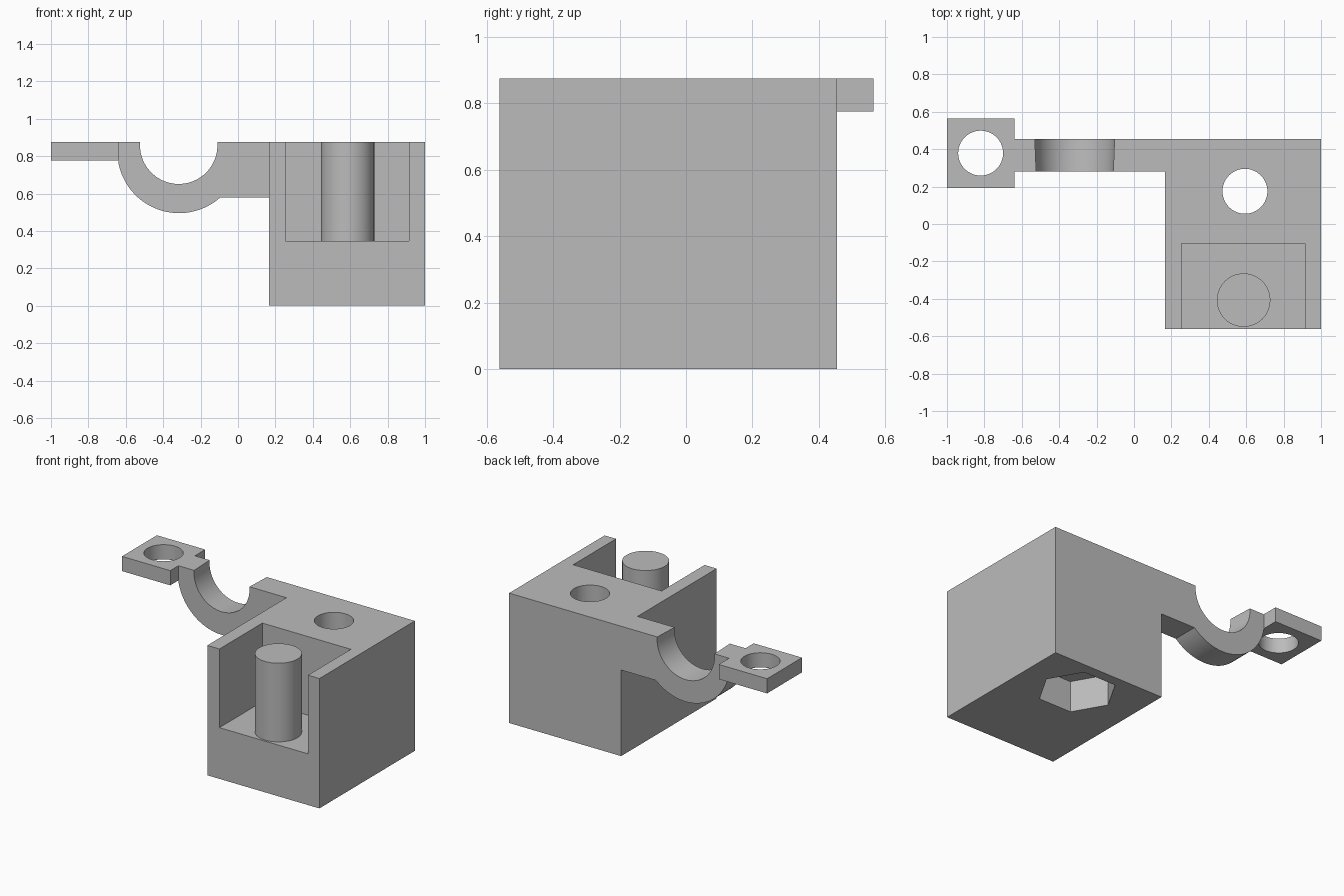
import bpy, bmesh, math
from mathutils import Matrix, Vector

cube = bpy.data.objects.get("Cube")
if cube:
    bpy.data.objects.remove(cube, do_unlink=True)

grey = bpy.data.materials.new("plain grey")
grey.use_nodes = True
colour = (0.5, 0.5, 0.5, 1)
grey.diffuse_color = colour
grey.node_tree.nodes["Principled BSDF"].inputs["Base Color"].default_value = colour

TOP, BACK, ARM_FRONT = 0.875, 0.455, 0.28


def finish(name, bm):
    bmesh.ops.recalc_face_normals(bm, faces=bm.faces)
    mesh = bpy.data.meshes.new(name)
    bm.to_mesh(mesh)
    bm.free()
    mesh.materials.append(grey)
    obj = bpy.data.objects.new(name, mesh)
    bpy.context.collection.objects.link(obj)
    return obj


def box(name, x0, x1, y0, y1, z0, z1):
    bm = bmesh.new()
    size = Matrix.Diagonal((x1 - x0, y1 - y0, z1 - z0, 1))
    centre = Matrix.Translation(((x0 + x1) / 2, (y0 + y1) / 2, (z0 + z1) / 2))
    bmesh.ops.create_cube(bm, size=1, matrix=centre @ size)
    return finish(name, bm)


def cylinder(name, x, y, z0, z1, r, sides=64, turn=0):
    bm = bmesh.new()
    place = Matrix.Translation((x, y, (z0 + z1) / 2)) @ Matrix.Rotation(turn, 4, "Z")
    bmesh.ops.create_cone(bm, cap_ends=True, segments=sides, radius1=r, radius2=r,
                          depth=z1 - z0, matrix=place)
    return finish(name, bm)


def combine(target, other, operation):
    mod = target.modifiers.new(operation, "BOOLEAN")
    mod.operation, mod.solver, mod.object = operation, "EXACT", other
    bpy.context.view_layer.objects.active = target
    bpy.ops.object.modifier_apply(modifier=mod.name)
    bpy.data.objects.remove(other, do_unlink=True)


# Main block with front pocket, screw hole and hexagonal nut recess
body = box("bracket_body", 0.165, 1, -0.562, BACK, 0, TOP)
combine(body, box("pocket_cutter", 0.255, 0.915, -0.7, -0.105, 0.345, 1), "DIFFERENCE")
combine(body, cylinder("screw_cutter", 0.593, 0.175, -0.1, 1, 0.12), "DIFFERENCE")
combine(body, cylinder("nut_cutter", 0.593, 0.175, -0.1, 0.21, 0.242, 6, math.pi / 6),
        "DIFFERENCE")

# Arm with a round underside, extruded from front to back
cx, cz, radius = -0.315, 0.825, 0.33
start, end = math.radians(190), math.radians(312)
steps = 32
profile = [(0.3, 0.58), (0.3, TOP), (-0.64, TOP)]
for i in range(steps + 1):
    a = start + (end - start) * i / steps
    profile.append((cx + radius * math.cos(a), cz + radius * math.sin(a)))
bm = bmesh.new()
face = bm.faces.new([bm.verts.new((x, ARM_FRONT, z)) for x, z in profile])
ext = bmesh.ops.extrude_face_region(bm, geom=[face])
bmesh.ops.translate(bm, vec=Vector((0, BACK - ARM_FRONT, 0)),
                    verts=[v for v in ext["geom"] if isinstance(v, bmesh.types.BMVert)])
arm = finish("saddle_arm", bm)

# Slightly tapered saddle opening
bm = bmesh.new()
place = Matrix.Translation((-0.317, 0.3675, 0.858)) @ Matrix.Rotation(-math.pi / 2, 4, "X")
bmesh.ops.create_cone(bm, cap_ends=True, segments=96, radius1=0.203, radius2=0.218,
                      depth=0.375, matrix=place)
combine(arm, finish("saddle_cutter", bm), "DIFFERENCE")
combine(body, arm, "UNION")

# Mounting tab with its hole
tab = box("mounting_tab", -1, -0.64, 0.193, 0.565, 0.776, TOP)
combine(tab, cylinder("tab_cutter", -0.82, 0.379, 0.6, 1, 0.12), "DIFFERENCE")
combine(body, tab, "UNION")

# Upright pin standing in the pocket
pin = cylinder("pocket_pin", 0.586, -0.407, 0.345, TOP, 0.143)

for obj in (body, pin):
    bpy.ops.object.select_all(action="DESELECT")
    obj.select_set(True)
    bpy.context.view_layer.objects.active = obj
    bpy.ops.object.shade_smooth_by_angle(angle=math.radians(25))
